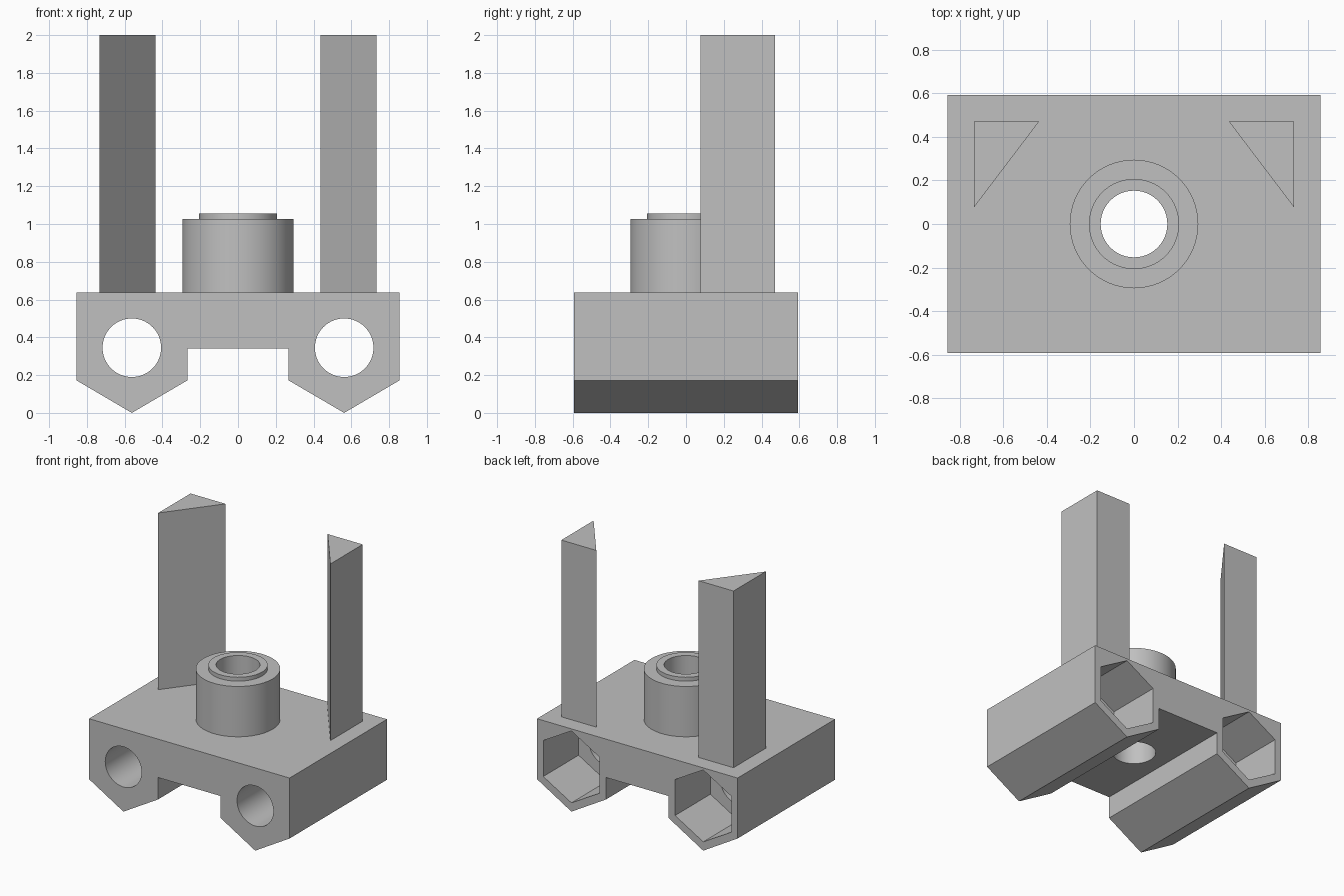
import bpy
import bmesh
from math import cos, sin, pi, radians
from mathutils import Vector

default = bpy.data.objects.get("Cube")
if default:
    bpy.data.objects.remove(default, do_unlink=True)

# Single flat grey
GREY = (0.53, 0.53, 0.53, 1.0)
grey = bpy.data.materials.new("light grey")
grey.use_nodes = True
grey.diffuse_color = GREY
grey.node_tree.nodes["Principled BSDF"].inputs["Base Color"].default_value = GREY

HALF_W, HALF_D, TOP = 0.855, 0.593, 0.638
FOOT_X, FOOT_Z, FOOT_R = 0.562, 0.345, 0.34
BORE_R, SEGMENTS = 0.153, 64


def finish(name, bm):
    bmesh.ops.recalc_face_normals(bm, faces=bm.faces)
    mesh = bpy.data.meshes.new(name)
    bm.to_mesh(mesh)
    bm.free()
    mesh.materials.append(grey)
    obj = bpy.data.objects.new(name, mesh)
    bpy.context.collection.objects.link(obj)
    return obj


def prism(name, points, offset):
    """Extrude a closed outline of 3D points along an offset."""
    bm = bmesh.new()
    face = bm.faces.new([bm.verts.new(p) for p in points])
    made = bmesh.ops.extrude_face_region(bm, geom=[face])
    moved = [g for g in made["geom"] if isinstance(g, bmesh.types.BMVert)]
    bmesh.ops.translate(bm, verts=moved, vec=Vector(offset))
    return finish(name, bm)


def ring(radius, count):
    """Regular polygon with a corner pointing up."""
    return [(radius * sin(2 * pi * i / count), radius * cos(2 * pi * i / count))
            for i in range(count)]


def smooth(obj):
    bpy.ops.object.select_all(action="DESELECT")
    obj.select_set(True)
    bpy.context.view_layer.objects.active = obj
    bpy.ops.object.shade_smooth_by_angle(angle=radians(30))


def cut(obj, cutter):
    """Subtract a cutter, bake the result and drop the cutter."""
    cutter.hide_render = True
    mod = obj.modifiers.new("cut", "BOOLEAN")
    mod.operation, mod.solver, mod.object = "DIFFERENCE", "EXACT", cutter
    bpy.context.view_layer.update()
    graph = bpy.context.evaluated_depsgraph_get()
    baked = bpy.data.meshes.new_from_object(obj.evaluated_get(graph))
    obj.modifiers.clear()
    obj.data = baked
    bpy.data.objects.remove(cutter, do_unlink=True)


# Carriage block: half outline with a pointed foot, mirrored across x
half = [(0.268, 0.342), (0.268, 0.172), (FOOT_X, 0), (HALF_W, 0.172), (HALF_W, TOP)]
outline = half + [(-x, z) for x, z in reversed(half)]
block = prism("carriage_block", [(x, -HALF_D, z) for x, z in outline],
              (0, 2 * HALF_D, 0))

# Rod holes through each foot, with hexagonal nut pockets at the back
for side in (-1, 1):
    for radius, count, start, length in ((0.155, SEGMENTS, -0.7, 1.4),
                                         (0.277, 6, HALF_D - 0.43, 0.6)):
        cut(block, prism("cutter",
                         [(side * FOOT_X + x, start, FOOT_Z + z)
                          for x, z in ring(radius, count)], (0, length, 0)))

# Vertical bore through the block
cut(block, prism("cutter", [(x, y, 0.1) for x, y in ring(BORE_R, SEGMENTS)],
                 (0, 0, 0.8)))
smooth(block)

# Hollow boss with a raised lip, turned from a profile
profile = [(0.295, TOP), (0.295, 1.026), (0.207, 1.026), (0.207, 1.056),
           (BORE_R, 1.056), (BORE_R, TOP)]
bm = bmesh.new()
verts = [bm.verts.new((0, r, z)) for r, z in profile]
edges = [bm.edges.new(pair) for pair in zip(verts, verts[1:] + verts[:1])]
bmesh.ops.spin(bm, geom=verts + edges, axis=(0, 0, 1), cent=(0, 0, 0),
               angle=2 * pi, steps=SEGMENTS, use_merge=True)
bmesh.ops.remove_doubles(bm, verts=bm.verts, dist=0.0001)
smooth(finish("bearing_boss", bm))

# Tall triangular posts at the back corners
for name, side in (("right_post", -1), ("left_post", 1)):
    prism(name, [(side * x, y, TOP) for x, y in
                 ((0.734, 0.47), (0.436, 0.47), (0.734, 0.077))],
          (0, 0, 2 - TOP))
